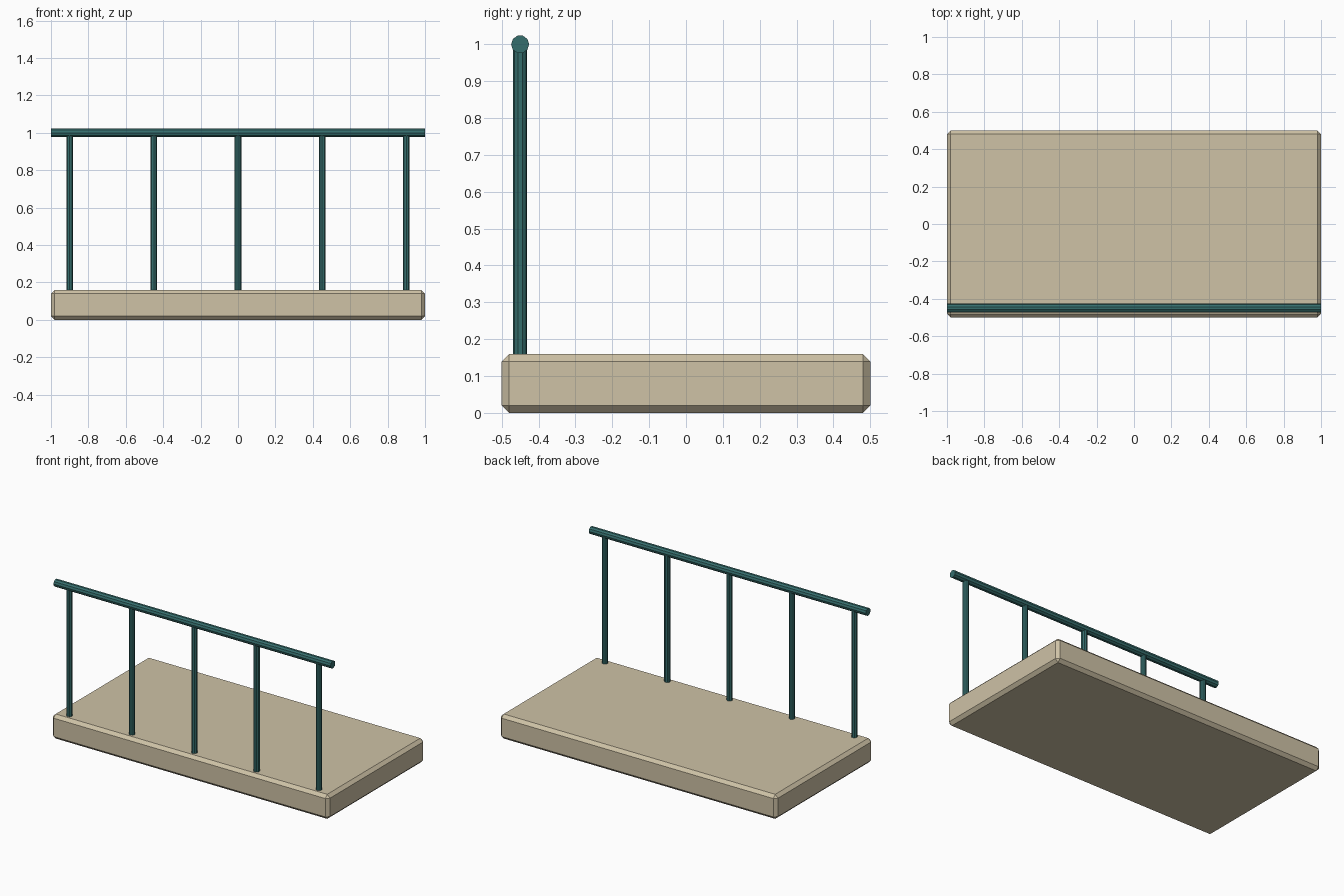
import bpy
import math

if "Cube" in bpy.data.objects:
    bpy.data.objects.remove(bpy.data.objects["Cube"])


def material(name, rgb):
    m = bpy.data.materials.new(name)
    m.diffuse_color = (*rgb, 1.0)
    m.use_nodes = True
    m.node_tree.nodes["Principled BSDF"].inputs["Base Color"].default_value = m.diffuse_color
    return m


stone = material("sandy stone", (0.62, 0.54, 0.38))
teal = material("teal paint", (0.036, 0.155, 0.152))

RAIL_Y = -0.45
SLAB_TOP = 0.16
RAIL_Z = 1.0


def rod(name, radius, length, location, rotation=(0, 0, 0)):
    bpy.ops.mesh.primitive_cylinder_add(vertices=10, radius=radius, depth=length,
                                        location=location, rotation=rotation)
    ob = bpy.context.object
    ob.name = name
    ob.data.materials.append(teal)
    return ob


# Slab with chamfered edges
bpy.ops.mesh.primitive_cube_add(size=1, location=(0, 0, SLAB_TOP / 2))
slab = bpy.context.object
slab.name = "floor_slab"
slab.scale = (2, 1, SLAB_TOP)
bpy.ops.object.transform_apply(location=False, rotation=False, scale=True)
slab.data.materials.append(stone)
chamfer = slab.modifiers.new("chamfer", 'BEVEL')
chamfer.width = 0.02
chamfer.segments = 1

# Evenly spaced railing posts, from just inside the slab to the rail centre
post_bottom = SLAB_TOP - 0.01
for i in range(5):
    rod(f"railing_post_{i + 1}", 0.019, RAIL_Z - post_bottom,
        (-0.9 + 0.45 * i, RAIL_Y, (RAIL_Z + post_bottom) / 2))

# Handrail along the front
rod("handrail", 0.0245, 2.0, (0, RAIL_Y, RAIL_Z), (0, math.pi / 2, 0))
